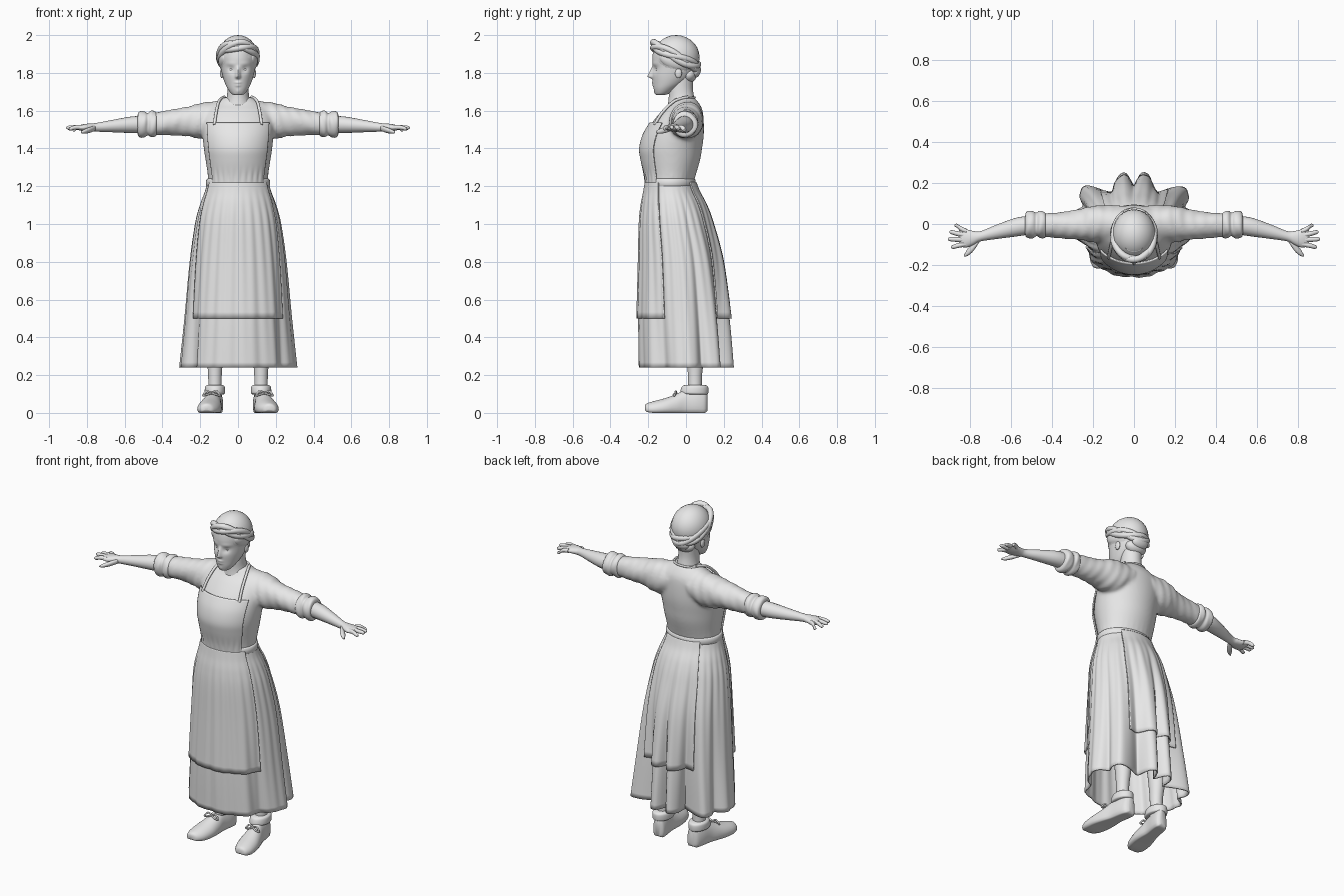
import bpy, bmesh, math
from math import sin, cos, pi, radians, exp

cube = bpy.data.objects.get("Cube")
if cube:
    bpy.data.objects.remove(cube, do_unlink=True)

clay = bpy.data.materials.new("clay_grey")
clay.use_nodes = True
clay.diffuse_color = (0.8, 0.8, 0.8, 1)
clay.node_tree.nodes["Principled BSDF"].inputs["Base Color"].default_value = (0.8, 0.8, 0.8, 1)


def spline(rows, steps):
    """Resample rows of numbers with a Catmull-Rom curve."""
    out = []
    for i in range(len(rows) - 1):
        a, b, c, d = rows[max(i - 1, 0)], rows[i], rows[i + 1], rows[min(i + 2, len(rows) - 1)]
        for k in range(steps):
            t = k / steps
            out.append([0.5 * (2 * q + (r - p) * t + (2 * p - 5 * q + 4 * r - s) * t * t
                               + (3 * q - p - 3 * r + s) * t ** 3)
                        for p, q, r, s in zip(a, b, c, d)])
    return out + [list(rows[-1])]


def bump(x, centre, width):
    return exp(-((x - centre) / width) ** 2)


def finish(name, bm, thick=0.0):
    bmesh.ops.recalc_face_normals(bm, faces=bm.faces)
    mesh = bpy.data.meshes.new(name)
    bm.to_mesh(mesh)
    bm.free()
    mesh.materials.append(clay)
    obj = bpy.data.objects.new(name, mesh)
    bpy.context.collection.objects.link(obj)
    if thick:
        mod = obj.modifiers.new("thickness", 'SOLIDIFY')
        mod.thickness, mod.offset = thick, 0
    bpy.context.view_layer.objects.active = obj
    bpy.ops.object.select_all(action='DESELECT')
    obj.select_set(True)
    bpy.ops.object.shade_smooth_by_angle(angle=radians(50))
    return obj


def loft(name, rings, closed=True, cap=True, thick=0.0):
    """Skin a list of point rings."""
    bm = bmesh.new()
    vs = [[bm.verts.new(p) for p in ring] for ring in rings]
    n = len(vs[0])
    for lo, hi in zip(vs, vs[1:]):
        for j in range(n if closed else n - 1):
            k = (j + 1) % n
            bm.faces.new((lo[j], lo[k], hi[k], hi[j]))
    if cap and closed:
        bm.faces.new(vs[0])
        bm.faces.new(vs[-1])
    return finish(name, bm, thick)


def shell(name, rows, a0=0, a1=360, fold=None, out=0.0, seg=64, steps=5, cap=True, thick=0.0):
    """Upright loft; each row is height, half width, front y, back y."""
    closed = a1 - a0 == 360
    rings = []
    for z, rx, yf, yb in spline(rows, steps):
        ring = []
        for j in range(seg if closed else seg + 1):
            a = radians(a0 + (a1 - a0) * j / seg)
            m = fold(a, z) if fold else 1
            ring.append((rx * m * cos(a) + out * cos(a),
                         (yf + yb) / 2 + (yb - yf) / 2 * m * sin(a) + out * sin(a), z))
        rings.append(ring)
    return loft(name, rings, closed, cap, thick)


def limb(name, rows, side, seg=20, steps=5, crease=0.0):
    """Sideways loft; each row is x, y, z, half depth, half height."""
    rings = []
    for x, y, z, ry, rz in spline(rows, steps):
        ring = []
        for j in range(seg):
            a = 2 * pi * j / seg
            m = 1 + crease * sin(70 * x + 3 * sin(a)) * sin(41 * x + 2 * cos(a))
            ring.append((side * x, y + ry * m * cos(a), z + rz * m * sin(a)))
        rings.append(ring)
    return loft(name, rings)


def cord(name, points, radius, cyclic=False):
    curve = bpy.data.curves.new(name, 'CURVE')
    curve.dimensions = '3D'
    curve.bevel_depth, curve.bevel_resolution, curve.use_fill_caps = radius, 3, True
    sp = curve.splines.new('POLY')
    pts = points if cyclic else spline(points, 5)
    sp.points.add(len(pts) - 1)
    for p, co in zip(sp.points, pts):
        p.co = (*co, 1)
    sp.use_cyclic_u = cyclic
    curve.materials.append(clay)
    obj = bpy.data.objects.new(name, curve)
    bpy.context.collection.objects.link(obj)


def ball(name, loc, size, tilt=0.0):
    bpy.ops.mesh.primitive_uv_sphere_add(segments=24, ring_count=14, location=loc, rotation=(tilt, 0, 0))
    obj = bpy.context.object
    obj.name, obj.scale = name, size
    obj.data.materials.append(clay)
    bpy.ops.object.shade_smooth()


# Pleats: fine gathers at the waist, deep valleys at the back, shallow ones beside the apron
def pleats(a, z):
    t = min(max((1.2 - z) / 0.96, 0), 1)
    deg = (math.degrees(a) + 180) % 360 - 180
    a = radians(deg)
    side = 90 - abs(abs(deg) - 90)
    if deg > 0:
        valley = .4 * bump(side, 60, 11) + .38 * bump(side, 90, 5) + .12 * bump(side, 20, 7) - .06 * bump(side, 41, 7)
    else:
        valley = .13 * bump(side, 31, 13)
    gathers = 0.013 * sin(29 * a + 1) * min(t * 6, 1) * (1 - 0.6 * t)
    return 1 - valley * t ** 1.2 + gathers + 0.016 * t * sin(13 * a + .6)


def gather(a, z):
    return 1 + 0.014 * sin(31 * a) * bump(z, 1.25, .035)


# Facial relief: eye sockets, nose, lips and chin
def face(a, z):
    d = abs(math.degrees(a) - 270)
    ramp = (1.842 - z) / .062
    nose = 0 if ramp < 0 else ramp if ramp < 1 else bump(z, 1.78, .009)
    return (1 + .25 * nose * bump(d, 0, 5 + 3 * min(max(ramp, 0), 1))
            - .07 * bump(d, 24, 12) * bump(z, 1.818, .017) + .025 * bump(d, 24, 18) * bump(z, 1.848, .012)
            + bump(d, 0, 13) * (.07 * bump(z, 1.748, .007) + .06 * bump(z, 1.733, .007) + .06 * bump(z, 1.7, .012)))


# Skirts and apron
skirt_rows = [(.24, .305, -.245, .26), (.5, .278, -.248, .235), (.8, .25, -.24, .19),
              (1.0, .222, -.235, .135), (1.1, .197, -.226, .098), (1.17, .172, -.213, .06),
              (1.22, .158, -.205, .04)]
torso_rows = [(1.2, .157, -.205, .035), (1.26, .16, -.212, .052), (1.34, .172, -.23, .075),
              (1.4, .181, -.237, .085), (1.47, .188, -.22, .094), (1.54, .192, -.177, .094),
              (1.6, .175, -.127, .088), (1.635, .132, -.09, .072), (1.67, .078, -.07, .045)]
over_rows = [(.5, .28, -.248, .235)] + skirt_rows[2:]
shell("skirt", skirt_rows, fold=pleats, seg=180, steps=6, cap=False, thick=.008)
shell("apron_front", over_rows, -153, -28, pleats, .01, 90, 6, thick=.008)
shell("overskirt_back", over_rows, 50, 130, pleats, .012, 80, 6, thick=.008)
shell("waistband", [(1.196, .16, -.206, .042), (1.203, .168, -.213, .05),
                    (1.233, .168, -.213, .05), (1.24, .16, -.206, .042)], steps=2)
shell("apron_bib", torso_rows[:5] + [(1.535, .192, -.183, .094)], -145, -35, gather, .007, 50, thick=.008)
cord("neckline", [(.077 * cos(a), -.014 + .06 * sin(a), 1.66 + .01 * sin(a))
                  for a in [2 * pi * i / 40 for i in range(40)]], .006, True)

# Bodice and sleeves melted into one garment
garment = [shell("bodice", torso_rows, fold=gather, seg=128)]
for s in (1, -1):
    garment.append(limb("sleeve", [(.06, .008, 1.568, .078, .078), (.13, .004, 1.552, .09, .095),
                                   (.2, 0, 1.545, .09, .097), (.27, -.004, 1.543, .075, .078),
                                   (.35, -.005, 1.537, .065, .068), (.45, -.005, 1.53, .058, .062)],
                        s, 28, 8, .06))
for part in garment:
    part.select_set(True)
bpy.context.view_layer.objects.active = garment[0]
bpy.ops.object.join()
melt = garment[0].modifiers.new("melt", 'REMESH')
melt.mode, melt.voxel_size, melt.use_smooth_shade = 'VOXEL', .008, True
soften = garment[0].modifiers.new("soften", 'SMOOTH')
soften.factor, soften.iterations = .5, 14

# Neck and head
shell("neck", [(1.6, .085, -.10, .05), (1.66, .062, -.092, .045), (1.72, .056, -.09, .036),
               (1.8, .06, -.08, .04)], seg=32)
shell("head", [(1.682, .018, -.155, -.12), (1.69, .035, -.163, -.09), (1.715, .054, -.17, -.05),
               (1.745, .069, -.174, -.005), (1.785, .082, -.178, .035), (1.83, .091, -.175, .056),
               (1.88, .098, -.178, .062), (1.93, .092, -.168, .05), (1.97, .066, -.135, .015)],
      fold=face, seg=120, steps=9)

# Head wrap: dome, overlapping band and tucked tail
ball("scarf_dome", (0, -.052, 1.882), (.107, .124, .118))
for strand in range(3):
    pts = []
    for i in range(72):
        a = 2 * pi * i / 72
        w = 2 * a + strand * 2 * pi / 3
        r = 1 + .025 * cos(w)
        pts.append((.098 * r * cos(a), -.055 + .117 * r * sin(a), 1.888 - .058 * sin(a) + .018 * sin(w)))
    cord("scarf_band", pts, .017, True)
ball("scarf_tail", (0, .052, 1.805), (.052, .024, .034), -.4)
ball("hair_nape", (0, .015, 1.79), (.066, .042, .042))

for s, tag in ((1, "left"), (-1, "right")):
    # Face sides
    ball(tag + "_eye", (s * .033, -.148, 1.818), (.014, .012, .008))
    ball(tag + "_ear", (s * .085, -.04, 1.798), (.01, .018, .026))
    ball(tag + "_side_hair", (s * .07, -.068, 1.862), (.034, .078, .045), -.4)
    cord(tag + "_apron_strap", [(s * .125, -.166, 1.525), (s * .116, -.126, 1.59),
                                (s * .1, -.06, 1.652), (s * .072, .01, 1.672)], .008)

    # Rolled cuff
    limb(tag + "_cuff", [(.43, -.004, 1.53, .05, .055), (.436, -.004, 1.53, .063, .067),
                         (.46, -.004, 1.53, .066, .07), (.477, -.004, 1.528, .058, .061),
                         (.495, -.004, 1.528, .066, .068), (.525, -.005, 1.527, .063, .064),
                         (.532, -.005, 1.527, .045, .045)], s, 28, 4, .06)

    # Forearm, palm and fingers
    limb(tag + "_forearm", [(.48, -.003, 1.528, .044, .046), (.57, -.014, 1.525, .046, .043),
                            (.67, -.038, 1.518, .035, .032), (.75, -.06, 1.512, .025, .023),
                            (.785, -.068, 1.511, .034, .021), (.82, -.071, 1.51, .044, .018),
                            (.855, -.069, 1.509, .04, .01)], s)
    for name, y, tip_x, tip_y, tip_z in (("little", -.036, .877, -.008, 1.498), ("ring", -.056, .902, -.04, 1.505),
                                         ("middle", -.077, .91, -.074, 1.51), ("index", -.097, .895, -.112, 1.505)):
        limb(f"{tag}_{name}_finger", [(.82, y, 1.511, .013, .013),
                                      ((.82 + tip_x) / 2, (y + tip_y) / 2, 1.512, .012, .012),
                                      (tip_x - .01, tip_y, tip_z, .01, .01),
                                      (tip_x, tip_y, tip_z, .004, .004)], s, 10, 3)
    limb(tag + "_thumb", [(.755, -.075, 1.508, .012, .014), (.785, -.11, 1.498, .022, .015),
                          (.812, -.137, 1.49, .018, .012), (.83, -.155, 1.486, .005, .005)], s, 12, 4)

    # Lower leg and shoe
    leg = shell(tag + "_leg", [(.08, .036, .01, .085), (.2, .036, .01, .085), (.33, .046, 0, .1),
                               (.55, .055, -.03, .09)], seg=24)
    leg.location.x = s * .122
    rings = []
    for y, w, h, base in spline([(-.218, .012, .038, .016), (-.208, .036, .05, .006), (-.17, .056, .062, 0),
                                 (-.11, .062, .078, 0), (-.05, .054, .1, 0), (0, .044, .125, 0),
                                 (.06, .043, .135, 0), (.1, .036, .128, 0), (.114, .018, .11, .012)], 4):
        ring = []
        for j in range(24):
            c, d = cos(2 * pi * j / 24), sin(2 * pi * j / 24)
            lift = base + (h - base) * (.3 + (.7 * d if d > 0 else .3 * max(d * 1.8, -1)))
            ring.append((s * (.124 + w * c - .16 * (y - .05)), y, lift))
        rings.append(ring)
    loft(tag + "_shoe", rings)
    collar = shell(tag + "_shoe_collar", [(.098, .046, -.012, .112), (.106, .054, -.03, .118),
                                          (.138, .052, -.022, .117), (.148, .04, -.005, .1)], seg=32)
    collar.location.x = s * .122
    for d in (1, -1):
        cord(tag + "_shoe_lace", [(s * .14, -.05, .104), (s * .14 + d * .025, -.055, .115),
                                  (s * .14 + d * .045, -.06, .092), (s * .14 + d * .02, -.065, .098),
                                  (s * .14, -.05, .104)], .005)
